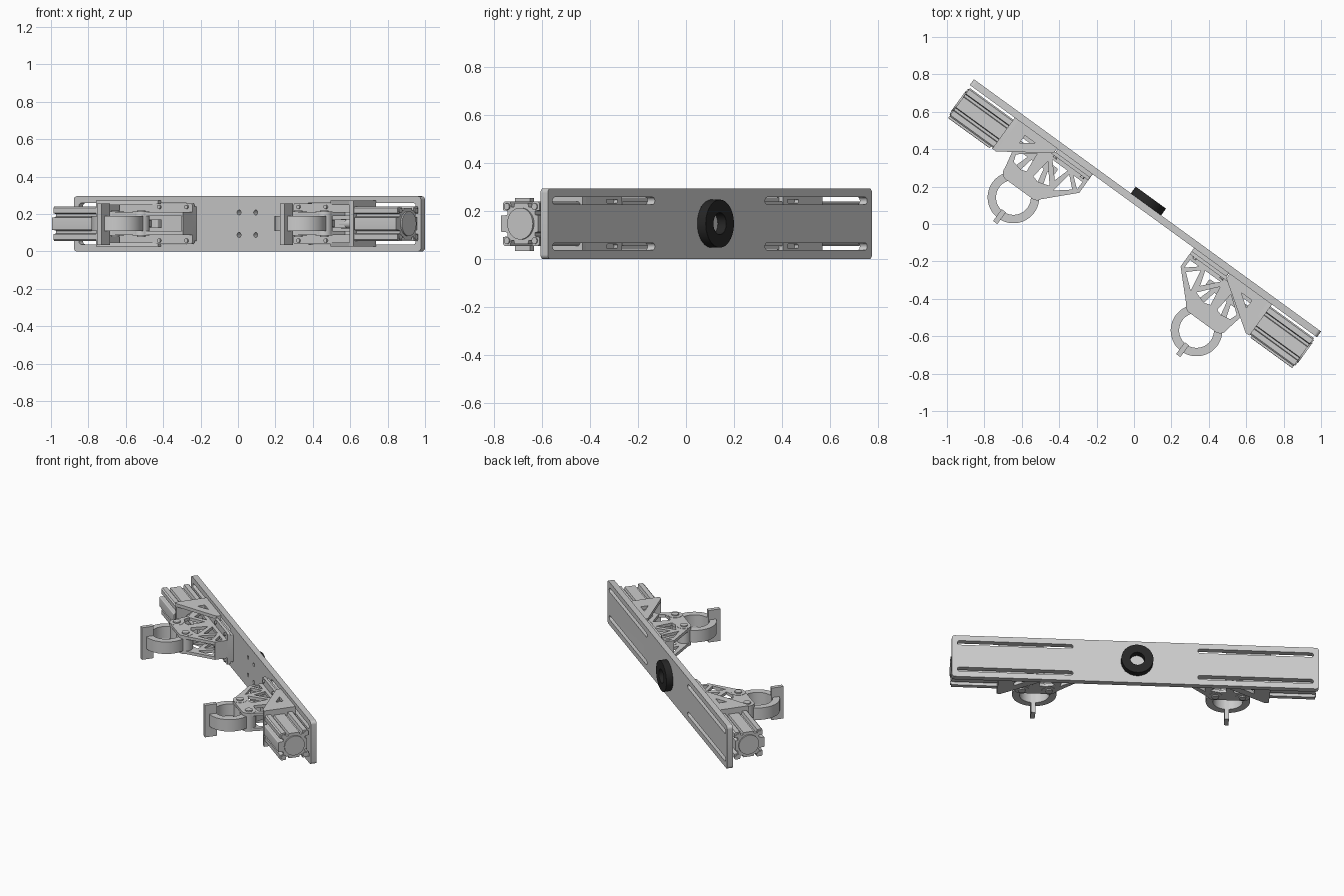
import bpy, bmesh, math
from mathutils import Matrix, Vector

if "Cube" in bpy.data.objects:
    bpy.data.objects.remove(bpy.data.objects["Cube"])

ZC = 0.148                                   # mid height of the assembly
TURN = Matrix.Rotation(math.radians(-36), 4, 'Z')


def circle(x, y, r, n=32):
    return [(x + r * math.cos(2 * math.pi * i / n), y + r * math.sin(2 * math.pi * i / n)) for i in range(n)]


def slab(x0, x1, y0, y1, r, n=6):
    """Rounded rectangle outline."""
    pts = []
    for k, (cx, cy) in enumerate([(x1 - r, y1 - r), (x0 + r, y1 - r), (x0 + r, y0 + r), (x1 - r, y0 + r)]):
        for i in range(n + 1):
            a = math.pi / 2 * (k + i / n)
            pts.append((cx + r * math.cos(a), cy + r * math.sin(a)))
    return pts


def extrude(name, outlines, axis, a, b, s=1, bevel=0):
    """Extrude outlines (first outer, rest holes) along axis u, v or z; s mirrors across the middle."""
    cu = bpy.data.curves.new(name, 'CURVE')
    cu.dimensions, cu.fill_mode, cu.extrude = '2D', 'BOTH', (b - a) / 2
    for pts in outlines:
        sp = cu.splines.new('POLY')
        sp.points.add(len(pts) - 1)
        for p, (x, y) in zip(sp.points, pts):
            p.co = (x, y, 0, 1)
        sp.use_cyclic_u = True
    tmp = bpy.data.objects.new(name, cu)
    bpy.context.collection.objects.link(tmp)
    me = bpy.data.meshes.new_from_object(tmp.evaluated_get(bpy.context.evaluated_depsgraph_get()))
    bpy.data.objects.remove(tmp)
    bpy.data.curves.remove(cu)
    bm = bmesh.new()
    bm.from_mesh(me)
    for v in bm.verts:
        p, q, h = v.co.x, v.co.y, v.co.z + (a + b) / 2
        c = {'z': (p, q, h), 'v': (p, h, q), 'u': (h, p, q)}[axis]
        v.co = TURN @ Vector((c[0] * s, c[1], c[2]))
    bmesh.ops.remove_doubles(bm, verts=bm.verts, dist=1e-5)
    bmesh.ops.recalc_face_normals(bm, faces=bm.faces)
    bm.to_mesh(me)
    bm.free()
    me.name = name
    ob = bpy.data.objects.new(name, me)
    bpy.context.collection.objects.link(ob)
    bpy.ops.object.select_all(action='DESELECT')
    ob.select_set(True)
    bpy.context.view_layer.objects.active = ob
    if bevel:
        m = ob.modifiers.new('bevel', 'BEVEL')
        m.width, m.segments, m.limit_method = bevel, 2, 'ANGLE'
    bpy.ops.object.shade_smooth_by_angle(angle=math.radians(30))
    return ob


# long mounting plate with four slots and four holes
holes = [slab(*sorted((s * 0.39, s * 1.113)), ZC + t * 0.095 - 0.015, ZC + t * 0.095 + 0.015, 0.0149)
         for s in (-1, 1) for t in (-1, 1)]
holes += [circle(s * 0.055, ZC + t * 0.06, 0.013, 16) for s in (-1, 1) for t in (-1, 1)]
extrude('mounting_plate', [slab(-1.147, 1.147, 0, 0.295, 0.02)] + holes, 'v', 0.085, 0.123)

# black flange ring at the back
ring = extrude('flange_ring', [circle(-0.01, ZC, 0.1, 48), circle(-0.01, ZC, 0.045, 48)], 'v', 0.123, 0.167, bevel=0.01)
black = bpy.data.materials.new('black')
black.diffuse_color = (0.02, 0.02, 0.02, 1)
black.use_nodes = True
black.node_tree.nodes["Principled BSDF"].inputs["Base Color"].default_value = black.diffuse_color
ring.data.materials.append(black)

# grooved section of the drive cylinder, one side turned four times
side = [(-0.085, 0.093), (-0.056, 0.093), (-0.052, 0.07), (-0.038, 0.07), (-0.034, 0.085),
        (0.034, 0.085), (0.038, 0.07), (0.052, 0.07), (0.056, 0.093), (0.085, 0.093)]
section = []
for k in range(4):
    c, d = round(math.cos(k * math.pi / 2)), round(math.sin(k * math.pi / 2))
    section += [(-0.021 + x * c + y * d, ZC - x * d + y * c) for x, y in side]

CU = 0.605                                    # centre of each gripper along the plate
body = [(0.335, 0.045), (0.335, -0.037), (0.48, -0.185), (0.52, -0.21), (0.69, -0.21),
        (0.73, -0.185), (0.755, -0.065), (0.81, -0.02), (0.81, 0.045)]
windows = [[(0.355, 0.02), (0.355, -0.03), (0.415, 0.02)],
           [(0.375, -0.045), (0.435, 0.01), (0.455, -0.11)],
           [(0.455, 0.022), (0.555, 0.022), (0.48, -0.06)],
           [(0.485, -0.1), (0.57, 0.0), (0.585, -0.11), (0.55, -0.12)],
           [(0.63, -0.11), (0.64, 0.0), (0.73, -0.07), (0.715, -0.11), (0.66, -0.12)],
           [(0.66, 0.022), (0.78, 0.022), (0.73, -0.035)]]

for s, tag in ((-1, 'left'), (1, 'right')):
    def part(name, outlines, axis, a, b):
        return extrude(tag + '_' + name, outlines, axis, a, b, s)

    # drive cylinder, its sensor rail, end cap, corner screws and rod
    part('cylinder_body', [section], 'u', 0.85, 1.137)
    part('cylinder_rail', [slab(-0.126, -0.1, ZC - 0.034, ZC + 0.034, 0.005)], 'u', 0.862, 1.137)
    part('cylinder_cap', [circle(-0.021, ZC, 0.066)], 'u', 1.13, 1.146)
    for i in (-1, 1):
        for j in (-1, 1):
            part('cap_screw', [circle(-0.021 + i * 0.071, ZC + j * 0.071, 0.014, 12)], 'u', 1.13, 1.143)
    part('cylinder_rod', [circle(-0.021, ZC, 0.025)], 'u', 0.7, 0.86)

    # gusseted bracket
    part('bracket_face', [slab(-0.12, 0.085, 0.025, 0.271, 0.006), circle(-0.021, ZC, 0.045)], 'u', 0.825, 0.85)
    gusset = [(0.85, -0.12), (0.825, -0.12), (0.57, 0.055), (0.57, 0.085), (0.85, 0.085)]
    opening = [(0.68, 0.04), (0.75, 0.04), (0.75, -0.01)]
    for z in (0.025, 0.249):
        part('bracket_gusset', [gusset, opening], 'z', z, z + 0.022)
    part('bracket_foot', [slab(0.57, 0.85, 0.025, 0.271, 0.006)] +
         [slab(0.6, 0.68, ZC + t * 0.095 - 0.01, ZC + t * 0.095 + 0.01, 0.0099) for t in (-1, 1)], 'v', 0.065, 0.085)

    # gripper base plate with bolts
    part('gripper_base', [slab(0.335, 0.815, 0.04, 0.256, 0.008)], 'v', 0.045, 0.0645)
    part('gripper_spacer', [slab(0.335, 0.565, 0.055, 0.241, 0.005)], 'v', 0.0645, 0.085)
    for u in (0.37, 0.55):
        for t in (-1, 1):
            part('base_bolt', [circle(u, ZC + t * 0.09, 0.011, 12)], 'v', 0.035, 0.05)

    # two truss plates joined by end webs
    for z in (0.088, 0.19):
        part('truss_plate', [body] + windows, 'z', z, z + 0.02)
    part('truss_end', [[(0.335, 0.045), (0.335, -0.037), (0.347, -0.037), (0.347, 0.045)]], 'z', 0.095, 0.2)
    part('slide_bar', [slab(0.5, 0.74, -0.045, 0.0, 0.008)], 'z', 0.125, 0.171)

    # ring fingers, pivots and links
    part('finger_ring', [circle(CU, -0.264, 0.138, 64), circle(CU, -0.264, 0.093, 64)], 'z', 0.108, 0.19)
    part('finger_tab', [[(CU - 0.014, -0.43), (CU + 0.014, -0.43), (CU + 0.014, -0.352), (CU - 0.014, -0.352)]],
         'z', 0.035, 0.255)
    for t in (-1, 1):
        u = CU + t * 0.085
        part('finger_boss', [circle(u, -0.166, 0.045)], 'z', 0.086, 0.212)
        part('pivot_pin', [circle(u, -0.166, 0.023, 16)], 'z', 0.078, 0.22)
        part('finger_link', [[(u - 0.02, -0.166), (u + 0.02, -0.166), (CU + t * 0.05 + 0.012, -0.03),
                              (CU + t * 0.05 - 0.012, -0.03)]], 'z', 0.13, 0.168)
